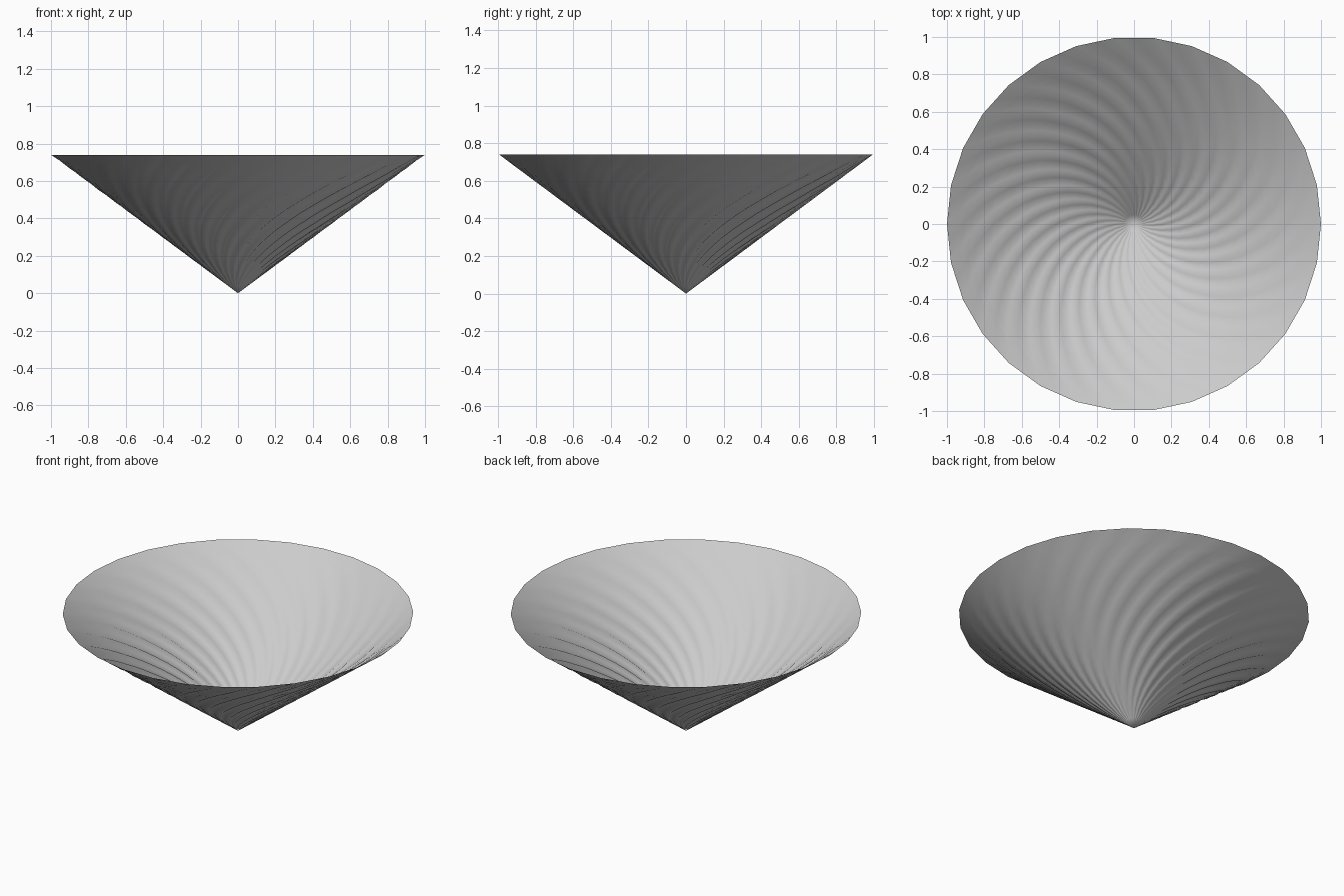
import bpy, bmesh, math

if "Cube" in bpy.data.objects:
    bpy.data.objects.remove(bpy.data.objects["Cube"])

SIDES, ROWS = 30, 20
RADIUS, HEIGHT = 1.0, 0.74
TWIST = math.radians(72)     # sweep of each blade from tip to rim
STEP = 0.008                 # small lip where neighbouring blades meet


def point(t, angle, lift=0.0):
    a = angle + TWIST * (t - 1)
    # blades follow straight facets between the rim corners
    sector = 2 * math.pi / SIDES
    off = (a % sector) - sector / 2
    r = RADIUS * t * math.cos(sector / 2) / math.cos(off)
    return (r * math.cos(a), r * math.sin(a), HEIGHT * t + lift)


# spiral cone made of narrow swept blades
bm = bmesh.new()
tip = bm.verts.new((0, 0, 0))
sector = 2 * math.pi / SIDES
fractions = (0.0, 0.12, 0.5, 1.0)
columns = []
for i in range(SIDES):
    for f in fractions[:-1]:
        col = []
        for j in range(1, ROWS + 1):
            t = j / ROWS
            fade = math.sin(math.pi * t) ** 0.7 if t < 1 else 0
            lift = STEP * fade if f == 0.12 else 0
            col.append(bm.verts.new(point(t, (i + f) * sector, lift)))
        columns.append(col)
for k, a in enumerate(columns):
    b = columns[(k + 1) % len(columns)]
    bm.faces.new((tip, b[0], a[0]))
    for j in range(ROWS - 1):
        bm.faces.new((a[j], b[j], b[j + 1], a[j + 1]))
bmesh.ops.recalc_face_normals(bm, faces=bm.faces)
for f in bm.faces:
    f.smooth = True
mesh = bpy.data.meshes.new("spiral_cone")
bm.to_mesh(mesh)
bm.free()
cone = bpy.data.objects.new("spiral_cone", mesh)
bpy.context.collection.objects.link(cone)
